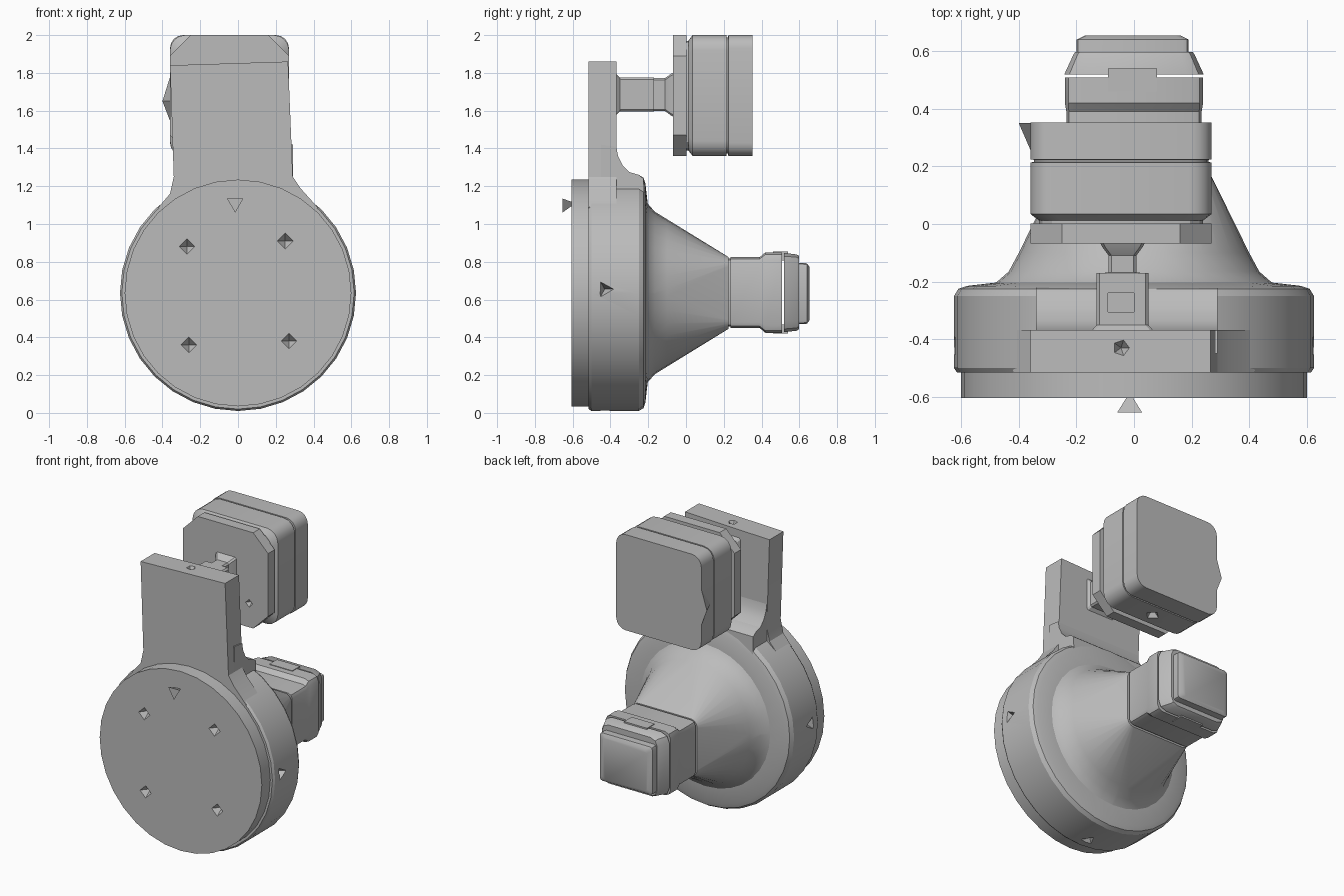
import bpy, bmesh, math
from mathutils import Vector

if "Cube" in bpy.data.objects:
    bpy.data.objects.remove(bpy.data.objects["Cube"])

grey = bpy.data.materials.new("plain grey")
grey.use_nodes = True
grey.diffuse_color = (0.5, 0.5, 0.5, 1)
grey.node_tree.nodes["Principled BSDF"].inputs["Base Color"].default_value = (0.5, 0.5, 0.5, 1)


def finish(name, bm):
    bmesh.ops.remove_doubles(bm, verts=bm.verts, dist=0.0005)
    bmesh.ops.recalc_face_normals(bm, faces=bm.faces)
    mesh = bpy.data.meshes.new(name)
    bm.to_mesh(mesh)
    bm.free()
    mesh.materials.append(grey)
    ob = bpy.data.objects.new(name, mesh)
    bpy.context.collection.objects.link(ob)
    return ob


def outline(hx, hz, r, steps):
    """Rectangle outline with rounded corners; r equal to hx and hz gives a circle."""
    pts = []
    for q, (sx, sz) in enumerate([(1, 1), (-1, 1), (-1, -1), (1, -1)]):
        for i in range(steps + 1):
            a = math.pi / 2 * (q + i / steps)
            pts.append((sx * (hx - r) + r * math.cos(a), sz * (hz - r) + r * math.sin(a)))
    return pts


def loft(name, cx, cz, rings, steps=8):
    """Skin rings of (y, half width, half height, corner radius)."""
    bm = bmesh.new()
    loops = [[bm.verts.new((cx + x, y, cz + z)) for x, z in outline(hx, hz, r, steps)]
             for y, hx, hz, r in rings]
    n = len(loops[0])
    for a, b in zip(loops, loops[1:]):
        for i in range(n):
            bm.faces.new((a[i], a[(i + 1) % n], b[(i + 1) % n], b[i]))
    bm.faces.new(loops[0])
    bm.faces.new(loops[-1])
    return finish(name, bm)


def prism(name, pts, place, lo, hi):
    """Extrude a flat outline from lo to hi; place maps (u, v, depth) to x, y, z."""
    bm = bmesh.new()
    face = bm.faces.new([bm.verts.new(place(u, v, lo)) for u, v in pts])
    new = bmesh.ops.extrude_face_region(bm, geom=[face])["geom"]
    shift = Vector(place(0, 0, hi)) - Vector(place(0, 0, lo))
    bmesh.ops.translate(bm, vec=shift, verts=[g for g in new if isinstance(g, bmesh.types.BMVert)])
    return finish(name, bm)


def box(name, lo, hi):
    return prism(name, [(lo[0], lo[2]), (hi[0], lo[2]), (hi[0], hi[2]), (lo[0], hi[2])],
                 lambda u, v, d: (u, d, v), lo[1], hi[1])


def pyramid(name, centre, axis, radius, depth, sides=4):
    """Small pointed shape: wide end just outside the surface, tip inward along axis."""
    bm = bmesh.new()
    axis = Vector(axis)
    turn = Vector((0, 0, 1)).rotation_difference(axis).to_matrix().to_4x4()
    bmesh.ops.create_cone(bm, cap_ends=True, segments=sides, radius1=radius,
                          radius2=0, depth=depth)
    bmesh.ops.transform(bm, matrix=turn, verts=bm.verts)
    bmesh.ops.translate(bm, vec=Vector(centre) + axis * (depth / 2 - 0.005), verts=bm.verts)
    return finish(name, bm)


def cut(ob, cutters):
    """Carve the cutters from the object and discard them."""
    for c in cutters:
        m = ob.modifiers.new("dent", 'BOOLEAN')
        m.operation, m.solver, m.object = 'DIFFERENCE', 'EXACT', c
        bpy.context.view_layer.objects.active = ob
        bpy.ops.object.modifier_apply(modifier=m.name)
        bpy.data.objects.remove(c)


ZC = 0.635

# Round front cover with four screw dents and one index peg
cover = loft("front_cover", 0, ZC, [(-0.605, 0.6, 0.6, 0.6), (-0.5, 0.6, 0.6, 0.6)])
cut(cover, [pyramid("dent", (x, -0.605, z), (0, 1, 0), 0.045, 0.06)
            for x, z in [(-0.27, 0.88), (0.25, 0.91), (-0.26, 0.36), (0.27, 0.38)]])
peg = pyramid("index_peg", (-0.015, -0.65, 1.11), (0, 1, 0), 0.05, 0.07, 3)

# Drum with rounded back rim and side dents
drum = loft("drum", 0, ZC, [(y, r, r, r) for y, r in
            [(-0.515, 0.615), (-0.5, 0.625), (-0.25, 0.625), (-0.225, 0.61), (-0.215, 0.58), (-0.2, 0.45)]])
cut(drum, [pyramid("dent", (s * 0.622, -0.43, ZC + 0.02), (-s, 0, 0), 0.05, 0.07, 3) for s in (1, -1)]
    + [pyramid("dent", (0, -0.43, ZC - 0.622), (0, 0, 1), 0.05, 0.07, 3)])

# Funnel blending from a circle to the rectangular connector
loft("funnel", 0, ZC, [(-0.23, 0.52, 0.52, 0.52), (-0.2, 0.475, 0.47, 0.47),
                       (-0.165, 0.435, 0.43, 0.425), (-0.1, 0.4, 0.39, 0.37),
                       (0.225, 0.24, 0.19, 0.05)])

# Connector body, cap and plug
loft("connector_body", 0, 0.637, [(0.2, 0.22, 0.18, 0.03), (0.235, 0.22, 0.18, 0.03),
                                  (0.236, 0.235, 0.187, 0.03), (0.39, 0.235, 0.187, 0.03),
                                  (0.42, 0.24, 0.213, 0.04), (0.508, 0.24, 0.213, 0.04)], 2)
loft("connector_cap", 0, 0.637, [(0.52, 0.242, 0.21, 0.06), (0.585, 0.212, 0.202, 0.05),
                                 (0.597, 0.205, 0.195, 0.05)], 2)
loft("connector_plug", -0.005, 0.632, [(0.59, 0.195, 0.162, 0.02), (0.64, 0.195, 0.16, 0.02),
                                       (0.655, 0.165, 0.14, 0.02)], 2)
for side, z in (("top", 0.83), ("bottom", 0.444)):
    box(f"{side}_latch", (-0.09, 0.46, z - 0.024), (0.08, 0.54, z + 0.024))

# Upright arm with flared foot
arm = prism("arm", [(-0.36, 1.84), (0.265, 1.86), (0.29, 1.25), (0.33, 1.19), (0.42, 1.09),
                    (0.4, 0.9), (-0.4, 0.9), (-0.42, 1.09), (-0.36, 1.16), (-0.34, 1.25)],
            lambda u, v, d: (u, d, v), -0.515, -0.368)
cut(arm, [pyramid("dent", (-0.045, -0.43, 1.848), (0, 0, -1), 0.03, 0.05, 5)])

# Curved fillet between arm and drum
prism("arm_fillet", [(-0.45, 1.42), (-0.369, 1.41), (-0.36, 1.36), (-0.335, 1.31), (-0.3, 1.275),
                     (-0.25, 1.26), (-0.225, 1.24), (-0.22, 1.12), (-0.45, 1.12)],
      lambda u, v, d: (d, u, v), -0.34, 0.29)

# Stem from arm to head: wide block, slim neck, flared ends
stem = loft("stem", -0.04, 1.685, [(-0.38, 0.115, 0.12, 0.01), (-0.35, 0.09, 0.09, 0.01),
                                   (-0.17, 0.09, 0.09, 0.01), (-0.169, 0.048, 0.088, 0.01),
                                   (-0.11, 0.048, 0.088, 0.01), (-0.08, 0.07, 0.11, 0.01),
                                   (-0.06, 0.08, 0.12, 0.01)], 1)
cut(stem, [box("slot", (-0.09, -0.305, 1.68), (0, -0.24, 1.82))])

# Head: chamfered front plate and a rounded box with a groove
HX, HZ, W, H = -0.045, 1.68, 0.315, 0.32
plate = loft("head_plate", HX, HZ, [(-0.068, W, H, 0.11), (0.002, W, H, 0.11)], 1)
cut(plate, [pyramid("dent", (0.13, -0.068, 1.52), (0, 1, 0), 0.03, 0.04)])
loft("head_joint", HX, HZ, [(0, W - 0.03, H - 0.03, 0.09), (0.03, W - 0.03, H - 0.03, 0.09)], 3)
head = loft("head_box", HX, HZ, [(0.012, W - 0.03, H - 0.03, 0.08), (0.035, W, H, 0.08),
                                 (0.214, W, H, 0.08), (0.215, W - 0.012, H - 0.012, 0.07),
                                 (0.223, W - 0.012, H - 0.012, 0.07), (0.224, W, H, 0.07),
                                 (0.352, W, H, 0.07)], 4)
cut(head, [pyramid("dent", (HX, 0.12, HZ - H), (0, 0, 1), 0.05, 0.06)])

# Raised wedge on the side of the head
bm = bmesh.new()
for co in [(-0.35, 0.35, 1.52), (-0.35, 0.35, 1.81), (-0.4, 0.35, 1.65), (-0.35, 0.235, 1.65)]:
    bm.verts.new(co)
bmesh.ops.convex_hull(bm, input=bm.verts)
finish("head_side_wedge", bm)

# Smooth shading with sharp edges kept
bpy.ops.object.select_all(action='DESELECT')
for ob in bpy.context.collection.objects:
    if ob.type == 'MESH' and ob.data.materials and ob.data.materials[0] == grey:
        ob.select_set(True)
        bpy.context.view_layer.objects.active = ob
bpy.ops.object.shade_smooth_by_angle(angle=math.radians(28))
